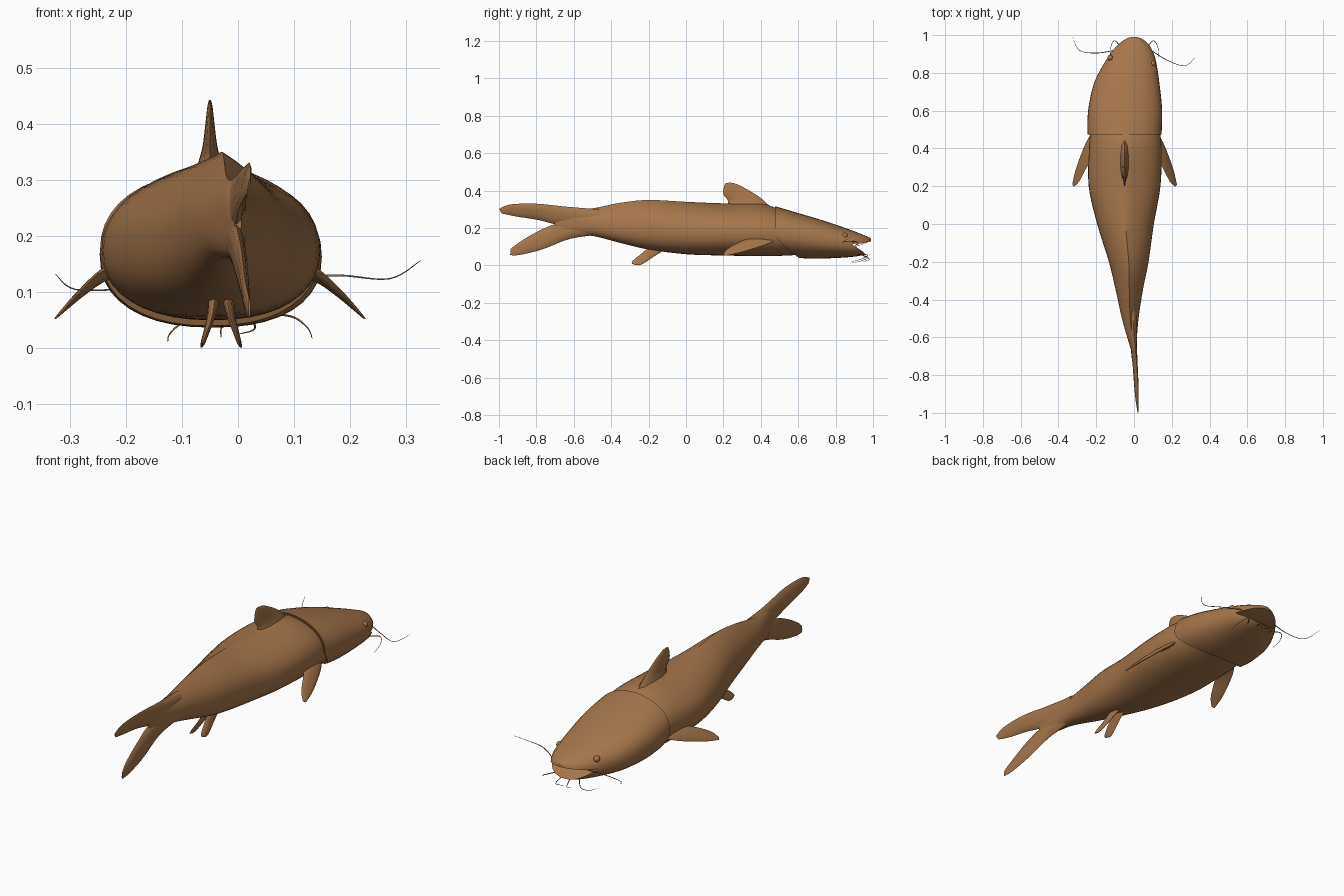
import bpy, bmesh, math
from mathutils import Vector

brown = bpy.data.materials.new("warm brown skin")
brown.diffuse_color = (0.38, 0.18, 0.07, 1)


def finish(name, bm):
    bmesh.ops.recalc_face_normals(bm, faces=bm.faces)
    me = bpy.data.meshes.new(name)
    bm.to_mesh(me)
    bm.free()
    me.materials.append(brown)
    ob = bpy.data.objects.new(name, me)
    bpy.context.collection.objects.link(ob)
    return ob


def smooth(ob, angle=40):
    bpy.ops.object.select_all(action='DESELECT')
    ob.select_set(True)
    bpy.context.view_layer.objects.active = ob
    bpy.ops.object.shade_smooth_by_angle(angle=math.radians(angle))


def refine(rows, steps):
    """Catmull-Rom interpolation through rows of numbers."""
    out = []
    for i in range(len(rows) - 1):
        p0, p1, p2 = rows[max(i - 1, 0)], rows[i], rows[i + 1]
        p3 = rows[min(i + 2, len(rows) - 1)]
        for k in range(steps):
            t = k / steps
            out.append([0.5 * (2 * b + (c - a) * t + (2 * a - 5 * b + 4 * c - d) * t * t
                               + (3 * b - a - 3 * c + d) * t ** 3)
                        for a, b, c, d in zip(p0, p1, p2, p3)])
    return out + [list(rows[-1])]


def loft(name, rings):
    bm = bmesh.new()
    vs = [[bm.verts.new(p) for p in r] for r in rings]
    n = len(rings[0])
    for a, b in zip(vs, vs[1:]):
        for i in range(n):
            bm.faces.new((a[i], a[(i + 1) % n], b[(i + 1) % n], b[i]))
    bm.faces.new(vs[0])
    bm.faces.new(vs[-1])
    return finish(name, bm)


def trunk(name, rows, steps=4, n=40):
    """rows: y, centre x, half width, bottom z, top z, ridge height, gill sweep"""
    rings = []
    for y, cx, w, zb, zt, ridge, sweep in refine(rows, steps):
        ring, hz, mz = [], (zt - ridge - zb) / 2, (zt - ridge + zb) / 2
        for i in range(n):
            c, s = math.cos(2 * math.pi * i / n), math.sin(2 * math.pi * i / n)
            c = math.copysign(abs(c) ** 0.88, c)
            s = math.copysign(abs(s) ** 0.88, s)
            z = mz + hz * s
            if s > 0:
                z += ridge * (1 - abs(c)) ** 1.3
            ring.append((cx + w * c, y + sweep * max(0, -s) ** 1.5, z))
        rings.append(ring)
    return loft(name, rings)


def fin(name, rows, steps=4, n=10):
    """rows: leading edge xyz, trailing edge xyz, thickness"""
    rings = []
    data = refine(rows, steps)
    for k, r in enumerate(data):
        a, b, th = Vector(r[:3]), Vector(r[3:6]), r[6]
        q, p = data[min(k + 1, len(data) - 1)], data[max(k - 1, 0)]
        span = (Vector(q[:3]) + Vector(q[3:6])) - (Vector(p[:3]) + Vector(p[3:6]))
        nor = (b - a).cross(span).normalized()
        rings.append([(a + b) / 2 + (a - b) / 2 * math.cos(2 * math.pi * i / n)
                      + nor * th / 2 * math.sin(2 * math.pi * i / n) for i in range(n)])
    ob = loft(name, rings)
    smooth(ob, 60)
    return ob


# Body tapering into the tail stalk, with a keel along the back
body = trunk("body", [
    (0.66, -0.045, 0.155, 0.06, 0.24, 0, 0),
    (0.52, -0.048, 0.18, 0.052, 0.29, 0.01, 0),
    (0.40, -0.046, 0.192, 0.05, 0.332, 0.035, 0),
    (0.20, -0.050, 0.190, 0.053, 0.332, 0.035, 0),
    (0.00, -0.045, 0.150, 0.060, 0.340, 0.04, 0),
    (-0.20, -0.028, 0.105, 0.085, 0.350, 0.05, 0),
    (-0.35, -0.025, 0.072, 0.120, 0.335, 0.05, 0),
    (-0.50, -0.020, 0.044, 0.158, 0.305, 0.03, 0),
    (-0.62, -0.008, 0.022, 0.165, 0.292, 0.01, 0),
    (-0.70, 0.0, 0.006, 0.20, 0.25, 0, 0)])
smooth(body)

# Broad flat head whose rear rim overlaps the body as a gill cover
head = trunk("head", [
    (0.475, -0.050, 0.196, 0.040, 0.317, 0.01, 0.13),
    (0.60, -0.047, 0.196, 0.037, 0.280, 0, 0.06),
    (0.75, -0.038, 0.172, 0.038, 0.235, 0, 0.015),
    (0.88, -0.014, 0.126, 0.045, 0.190, 0, 0),
    (0.95, -0.003, 0.082, 0.056, 0.163, 0, 0),
    (0.98, 0, 0.045, 0.075, 0.150, 0, 0),
    (0.99, 0, 0.015, 0.10, 0.142, 0, 0)])

# Wedge that opens the mouth and sets the lower jaw back
bm = bmesh.new()
outline = [(0.885, 0.115), (0.94, 0.118), (1.02, 0.135), (1.02, 0.02), (0.965, 0.055), (0.94, 0.078)]
lo = [bm.verts.new((-0.3, y, z)) for y, z in outline]
bm.faces.new(lo)
ext = bmesh.ops.extrude_face_region(bm, geom=bm.faces[:])
bmesh.ops.translate(bm, vec=(0.6, 0, 0), verts=[v for v in ext["geom"] if isinstance(v, bmesh.types.BMVert)])
cutter = finish("mouth_cutter", bm)
mod = head.modifiers.new("mouth", 'BOOLEAN')
mod.operation, mod.object, mod.solver = 'DIFFERENCE', cutter, 'EXACT'
bpy.context.view_layer.objects.active = head
bpy.ops.object.modifier_apply(modifier="mouth")
bpy.data.objects.remove(cutter)
smooth(head)

# Fins on the back and tail
fin("dorsal_fin", [
    (-0.05, 0.46, 0.305, -0.05, 0.22, 0.31, 0.06),
    (-0.05, 0.40, 0.36, -0.05, 0.225, 0.345, 0.03),
    (-0.05, 0.33, 0.405, -0.05, 0.20, 0.38, 0.018),
    (-0.05, 0.27, 0.435, -0.05, 0.203, 0.42, 0.010),
    (-0.05, 0.235, 0.443, -0.05, 0.212, 0.440, 0.004)])
fin("upper_tail_lobe", [
    (-0.01, -0.46, 0.300, -0.01, -0.46, 0.22, 0.05),
    (0.005, -0.64, 0.314, -0.005, -0.66, 0.215, 0.03),
    (0.018, -0.80, 0.330, 0.0, -0.79, 0.243, 0.02),
    (0.022, -0.94, 0.326, 0.008, -0.91, 0.262, 0.012),
    (0.022, -1.0, 0.302, 0.018, -0.985, 0.278, 0.004)])
fin("lower_tail_lobe", [
    (-0.01, -0.46, 0.165, -0.01, -0.46, 0.25, 0.05),
    (0.0, -0.62, 0.142, -0.005, -0.68, 0.225, 0.03),
    (0.012, -0.77, 0.085, 0.005, -0.79, 0.183, 0.02),
    (0.018, -0.89, 0.056, 0.012, -0.89, 0.125, 0.012),
    (0.021, -0.94, 0.055, 0.02, -0.937, 0.088, 0.004)])

# Paired fins and eyes, mirrored about the slightly bent body line
for side, tag in ((1, "right"), (-1, "left")):
    def pt(x, y, z, cx=-0.05):
        return (cx + side * x, y, z)
    fin(tag + "_pectoral_fin", [
        pt(0.165, 0.49, 0.140) + pt(0.165, 0.35, 0.145) + (0.03,),
        pt(0.205, 0.43, 0.112) + pt(0.20, 0.30, 0.132) + (0.016,),
        pt(0.255, 0.30, 0.072) + pt(0.240, 0.225, 0.092) + (0.010,),
        pt(0.277, 0.21, 0.052) + pt(0.268, 0.198, 0.060) + (0.004,)])
    fin(tag + "_pelvic_fin", [
        pt(0.01, -0.09, 0.098, -0.03) + pt(0.01, -0.19, 0.105, -0.03) + (0.025,),
        pt(0.022, -0.17, 0.048, -0.03) + pt(0.015, -0.24, 0.062, -0.03) + (0.014,),
        pt(0.034, -0.235, 0.006, -0.03) + pt(0.027, -0.285, 0.025, -0.03) + (0.009,),
        pt(0.036, -0.265, 0.001, -0.03) + pt(0.033, -0.29, 0.010, -0.03) + (0.004,)])
    bm = bmesh.new()
    bmesh.ops.create_uvsphere(bm, u_segments=16, v_segments=10, radius=0.015)
    bmesh.ops.translate(bm, verts=bm.verts, vec=(-0.013 + side * 0.113, 0.865 - side * 0.015, 0.16))
    smooth(finish(tag + "_eye", bm), 60)

# Thin whiskers at the lip corners and under the chin
whiskers = [
    [(-0.10, 0.92, 0.115), (-0.2, 0.905, 0.106), (-0.29, 0.92, 0.105), (-0.325, 0.99, 0.132)],
    [(0.09, 0.92, 0.125), (0.18, 0.865, 0.13), (0.27, 0.838, 0.124), (0.325, 0.885, 0.156)],
    [(-0.06, 0.92, 0.06), (-0.10, 0.97, 0.045), (-0.122, 0.94, 0.025), (-0.125, 0.88, 0.012)],
    [(0.06, 0.92, 0.062), (0.10, 0.97, 0.055), (0.125, 0.94, 0.035), (0.132, 0.88, 0.018)],
    [(-0.02, 0.93, 0.06), (-0.03, 0.98, 0.035), (-0.03, 0.95, 0.02)],
    [(0.02, 0.93, 0.06), (0.03, 0.98, 0.035), (0.0, 0.96, 0.025)]]
for k, pts in enumerate(whiskers):
    path = [Vector(p) for p in refine(pts, 6)]
    rings = []
    for i, p in enumerate(path):
        d = path[min(i + 1, len(path) - 1)] - path[max(i - 1, 0)]
        u = d.cross(Vector((0, 0, 1))).normalized()
        v = d.cross(u).normalized()
        r = 0.0025 * (1 - 0.8 * i / len(path))
        rings.append([p + r * (u * math.cos(a) + v * math.sin(a))
                      for a in (j * math.pi / 3 for j in range(6))])
    smooth(loft("whisker_%d" % (k + 1), rings), 80)
